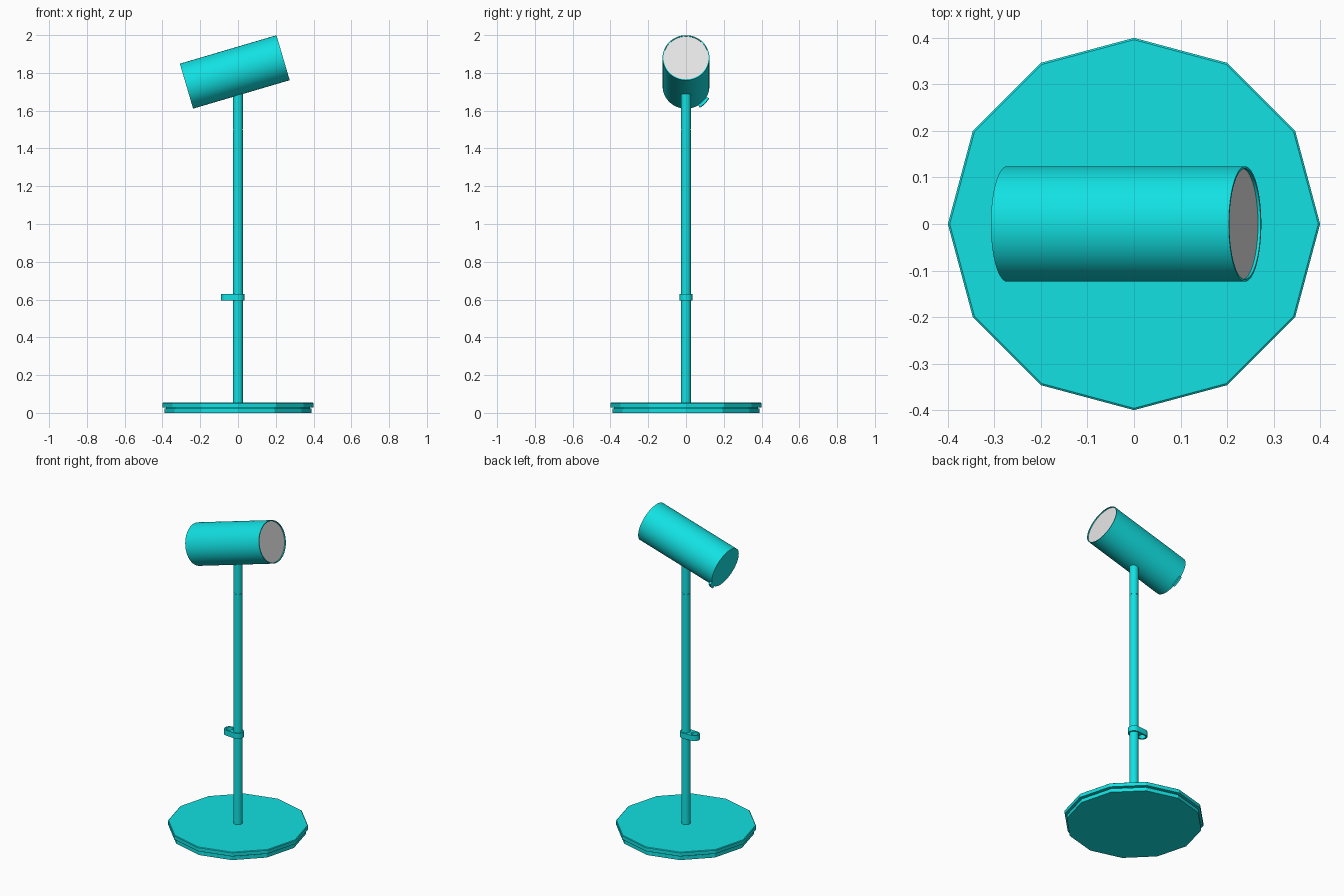
import bpy, bmesh, math
from mathutils import Matrix

if "Cube" in bpy.data.objects:
    bpy.data.objects.remove(bpy.data.objects["Cube"])

def material(name, rgb):
    m = bpy.data.materials.new(name)
    m.diffuse_color = (*rgb, 1)
    m.use_nodes = True
    m.node_tree.nodes["Principled BSDF"].inputs["Base Color"].default_value = m.diffuse_color
    return m

TEAL = material("turquoise paint", (0.006, 0.75, 0.76))
GREY = material("light grey diffuser", (0.8, 0.8, 0.8))

def finish(bm, name, mat, matrix=None, smooth=True):
    bmesh.ops.remove_doubles(bm, verts=bm.verts, dist=1e-5)
    bmesh.ops.recalc_face_normals(bm, faces=bm.faces)
    if matrix:
        bm.transform(matrix)
    me = bpy.data.meshes.new(name)
    bm.to_mesh(me)
    bm.free()
    ob = bpy.data.objects.new(name, me)
    bpy.context.collection.objects.link(ob)
    me.materials.append(mat)
    if smooth:
        smooth_shade(ob)
    return ob

def activate(ob):
    bpy.ops.object.select_all(action='DESELECT')
    ob.select_set(True)
    bpy.context.view_layer.objects.active = ob

def smooth_shade(ob):
    activate(ob)
    bpy.ops.object.shade_smooth_by_angle(angle=math.radians(25))

def lathe(name, profile, segs, mat, matrix=None, smooth=True):
    """Turn an (r, z) profile around z."""
    bm = bmesh.new()
    vs = [bm.verts.new((r, 0, z)) for r, z in profile]
    es = [bm.edges.new(p) for p in zip(vs, vs[1:])]
    bmesh.ops.spin(bm, geom=vs + es, axis=(0, 0, 1), cent=(0, 0, 0),
                   angle=2 * math.pi, steps=segs, use_merge=True)
    return finish(bm, name, mat, matrix, smooth)

def prism(name, outline, z0, z1, mat, matrix=None):
    """Extrude an xy outline from z0 to z1."""
    bm = bmesh.new()
    f = bm.faces.new([bm.verts.new((x, y, z0)) for x, y in outline])
    r = bmesh.ops.extrude_face_region(bm, geom=[f])
    for v in r["geom"]:
        if isinstance(v, bmesh.types.BMVert):
            v.co.z = z1
    return finish(bm, name, mat, matrix)

def arc(cx, r, a0, a1, n):
    return [(cx + r * math.cos(math.radians(a0 + (a1 - a0) * i / n)),
             r * math.sin(math.radians(a0 + (a1 - a0) * i / n))) for i in range(n + 1)]

def cut(ob, cutter):
    m = ob.modifiers.new("cut", 'BOOLEAN')
    m.operation, m.solver, m.object = 'DIFFERENCE', 'EXACT', cutter
    activate(ob)
    bpy.ops.object.modifier_apply(modifier=m.name)
    bpy.data.objects.remove(cutter)
    smooth_shade(ob)

# Twelve-sided base: lower foot, narrow groove, upper plate
lathe("base", [(0, 0), (0.388, 0), (0.388, 0.023), (0.38, 0.023), (0.38, 0.029),
               (0.4, 0.029), (0.4, 0.051), (0.396, 0.054), (0, 0.054)],
      12, TEAL, smooth=False)

# Pole in two lengths with a fine seam
P = 0.026
lathe("pole", [(0, 0.05), (P, 0.05), (P, 1.498), (P - 0.002, 1.498),
               (P - 0.002, 1.502), (P, 1.502), (P, 1.72), (0, 1.72)], 24, TEAL)

# Cable clip: rounded collar with an open loop on the left
clip = prism("cable_clip", arc(0, 0.034, -90, 90, 16) + arc(-0.06, 0.03, 90, 270, 16),
             0.596, 0.63, TEAL)
cut(clip, prism("clip_cutter", arc(-0.06, 0.021, 0, 345, 23), 0.5, 0.7, TEAL))

# Tilted lamp head: hollow can (local z is its axis, local x points down)
L, R, W = 0.2665, 0.124, 0.005
TILT = (Matrix.Translation((-0.017, 0, 1.805))
        @ Matrix.Rotation(math.radians(90 - 16.4), 4, 'Y'))
head = lathe("lamp_head", [(0, -L), (R, -L), (R, L), (R - W, L),
                           (R - W, -L + W), (0, -L + W)], 64, TEAL, TILT)

# Pivot slot in the underside of the head
slot = [(y, z) for y, z in arc(0.05, 0.03, -90, 90, 12) + arc(-0.05, 0.03, 90, 270, 12)]
to_slot = TILT @ Matrix(((0, 0, 1, 0), (0, 1, 0, 0), (1, 0, 0, -0.03), (0, 0, 0, 1)))
cut(head, prism("slot_cutter", slot, 0.07, 0.2, TEAL, to_slot))

# Diffuser just inside the front rim
lathe("diffuser", [(0, L - 0.012), (R - W, L - 0.012), (R - W, L - 0.006), (0, L - 0.006)],
      64, GREY, TILT)

# Small tab at the lower edge of the back cap
prism("back_tab", arc(0, 0.14, 32, 60, 4) + arc(0, R - 0.003, 60, 32, 4),
      -L, -L + 0.012, TEAL, TILT)
